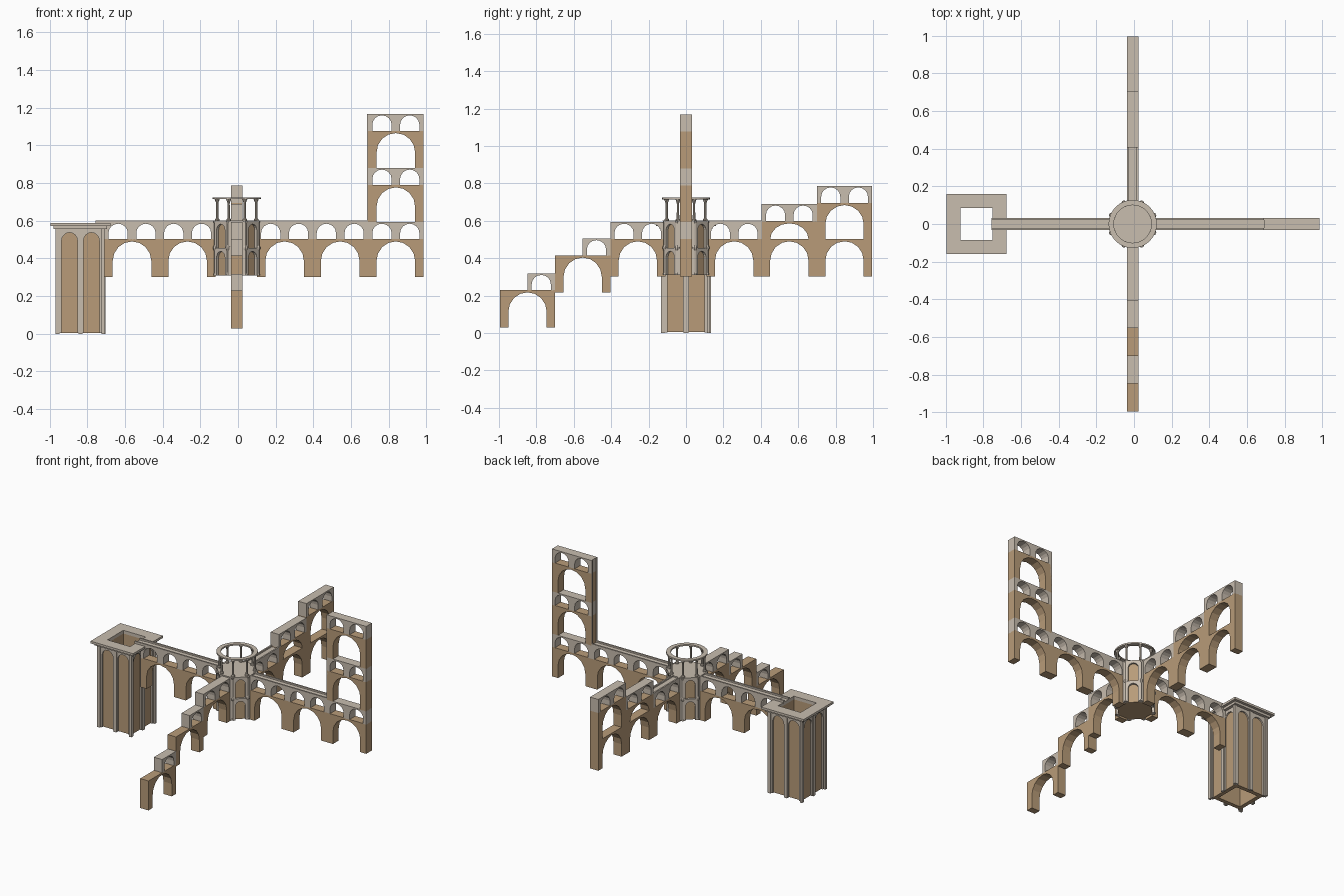
import bpy, bmesh
from math import pi, cos, sin, tan, radians
from mathutils import Matrix

if "Cube" in bpy.data.objects:
    bpy.data.objects.remove(bpy.data.objects["Cube"])


def material(name, rgb):
    m = bpy.data.materials.new(name)
    m.diffuse_color = (*rgb, 1)
    m.use_nodes = True
    m.node_tree.nodes["Principled BSDF"].inputs["Base Color"].default_value = m.diffuse_color
    return m


STONE = material("pale_stone", (0.58, 0.51, 0.43))
BRICK = material("tan_brick", (0.48, 0.33, 0.19))
CX = -0.01            # crossing of the four arms
MOD = 0.295           # length of one arch bay
START = 0.11          # distance from crossing to first bay
T = 0.062             # thickness of the arms


def finish(name, bm, mat, matrix=Matrix()):
    bmesh.ops.recalc_face_normals(bm, faces=bm.faces)
    me = bpy.data.meshes.new(name)
    bm.to_mesh(me)
    bm.free()
    me.materials.append(mat)
    ob = bpy.data.objects.new(name, me)
    ob.matrix_world = matrix
    bpy.context.collection.objects.link(ob)
    return ob


def arcade(name, length, height, openings, mat, matrix, thick=T, seg=8):
    """Wall in local xz with arched notches (centre, width, spring, rise)."""
    pts = [(0, 0)]
    for c, w, spring, rise in openings:
        if spring > 0:
            pts.append((c - w / 2, 0))
        for i in range(seg + 1):
            a = pi - pi * i / seg
            pts.append((c + w / 2 * cos(a), spring + rise * sin(a)))
        if spring > 0:
            pts.append((c + w / 2, 0))
    pts += [(length, 0), (length, height), (0, height)]
    bm = bmesh.new()
    f = bm.faces.new([bm.verts.new((x, -thick / 2, z)) for x, z in pts])
    ext = bmesh.ops.extrude_face_region(bm, geom=[f])
    bmesh.ops.translate(bm, vec=(0, thick, 0),
                        verts=[v for v in ext["geom"] if isinstance(v, bmesh.types.BMVert)])
    return finish(name, bm, mat, matrix)


def box(name, x, y, z, mat, matrix=Matrix()):
    bm = bmesh.new()
    bmesh.ops.create_cube(bm, size=1)
    for v in bm.verts:
        v.co = [lo + (hi - lo) * (c + 0.5) for c, (lo, hi) in zip(v.co, (x, y, z))]
    return finish(name, bm, mat, matrix)


def lathe(name, profile, sides, mat, matrix=Matrix(), closed=False, phase=0):
    """Profile of (radius, z) turned about z."""
    bm = bmesh.new()
    rings = [[bm.verts.new((r * cos(phase + 2 * pi * i / sides),
                            r * sin(phase + 2 * pi * i / sides), z))
              for i in range(sides)] for r, z in profile]
    pairs = list(zip(rings, rings[1:])) + ([(rings[-1], rings[0])] if closed else [])
    for a, b in pairs:
        for i in range(sides):
            j = (i + 1) % sides
            bm.faces.new((a[i], a[j], b[j], b[i]))
    if not closed:
        bm.faces.new(rings[0])
        bm.faces.new(rings[-1])
    return finish(name, bm, mat, matrix)


def arm_matrix(direction):
    return Matrix.Translation((CX if direction % 180 == 0 else -0.007, 0, 0)) @ \
        Matrix.Rotation(radians(direction), 4, 'Z')


def arch_bay(direction, i, z):
    m = arm_matrix(direction) @ Matrix.Translation((START + i * MOD, 0, z))
    arcade("large_arch", MOD, 0.2, [(MOD / 2, 0.205, 0.085, 0.103)], BRICK, m)


def small_bay(direction, i, z, n=2):
    half = MOD / 2
    m = arm_matrix(direction) @ Matrix.Translation((START + i * MOD, 0, z))
    arcade("small_arcade", n * half, 0.092,
           [(half * (k + 0.5), 0.102, 0.035, 0.049) for k in range(n)], STONE, m)


def channel(direction, a, b):
    for s in (-1, 1):
        y = sorted((s * T / 2, s * (T / 2 - 0.01)))
        box("channel_rim", (a, b), y, (0.585, 0.602), STONE, arm_matrix(direction))


# level arms along x, with two extra storeys at the right end
for direction, count in ((0, 3), (180, 2)):
    for i in range(count):
        arch_bay(direction, i, 0.302)
        small_bay(direction, i, 0.5)
for z in (0.592, 0.88):
    arch_bay(0, 2, z - 0.003)
    small_bay(0, 2, z + 0.195)
channel(0, 0.11, 0.70)
channel(180, 0.11, 0.745)
box("channel_spout_floor", (0.69, 0.745), (-T / 2, T / 2), (0.58, 0.59), STONE, arm_matrix(180))
for s in (-1, 1):
    y = sorted((s * T / 2, s * (T / 2 - 0.01)))
    box("vertical_channel_rim", (0.695, 0.71), y, (0.592, 1.167), STONE, arm_matrix(0))
box("vertical_channel_back", (0.703, 0.7085), (-0.025, 0.025), (0.592, 1.167), STONE, arm_matrix(0))

# back arm climbing in steps over a level row of arches
for i in range(3):
    arch_bay(90, i, 0.302)
    small_bay(90, i, 0.5 + 0.097 * i)
arcade("raised_arch", MOD, 0.098, [(MOD / 2, 0.205, 0.0, 0.085)], BRICK,
       arm_matrix(90) @ Matrix.Translation((START + MOD, 0, 0.501)))
arch_bay(90, 2, 0.496)
channel(90, 0.11, START + MOD)

# front arm stepping down
arch_bay(-90, 0, 0.302)
small_bay(-90, 0, 0.5)
for i, z in ((1, 0.215), (2, 0.029)):
    arch_bay(-90, i, z)
    small_bay(-90, i, z + 0.197, 1)

# central eight-sided turret
C = Matrix.Translation((-0.007, 0, 0))
lathe("turret_core", [(0.113, 0.31), (0.113, 0.592)], 8, BRICK, C, phase=pi / 8)
AP = 0.112
side = 2 * AP * tan(pi / 8)
for k in range(8):
    face = C @ Matrix.Rotation(k * pi / 4, 4, 'Z') @ Matrix.Translation((0, -AP, 0))
    for z in (0.31, 0.455):
        arcade("turret_niche", side, 0.145, [(side / 2, 0.062, 0.095, 0.032)], STONE,
               face @ Matrix.Translation((-side / 2, 0, z)), 0.016)
    a = pi / 8 + k * pi / 4
    post = C @ Matrix.Translation((0.121 * cos(a), 0.121 * sin(a), 0))
    lathe("turret_pilaster", [(0.012, 0.31), (0.009, 0.325), (0.009, 0.44), (0.014, 0.452),
                              (0.014, 0.46), (0.009, 0.47), (0.009, 0.585), (0.013, 0.6)],
          8, STONE, post)
    col = C @ Matrix.Translation((0.112 * cos(a), 0.112 * sin(a), 0))
    lathe("turret_column", [(0.012, 0.598), (0.012, 0.607), (0.007, 0.613), (0.006, 0.69),
                            (0.008, 0.7), (0.014, 0.715)], 8, STONE, col)
lathe("turret_floor", [(0.128, 0.588), (0.128, 0.6)], 8, STONE, C, phase=pi / 8)
lathe("turret_ring", [(0.1, 0.714), (0.128, 0.714), (0.128, 0.724), (0.1, 0.724)],
      32, STONE, C, closed=True)

# hollow square tower at the left end
W = Matrix.Translation((-0.836, 0, 0))
R2 = 2 ** 0.5


def square_tube(name, inner, outer, z0, z1, mat):
    lathe(name, [(inner * R2, z0), (outer * R2, z0), (outer * R2, z1), (inner * R2, z1)],
          4, mat, W, closed=True, phase=pi / 4)


square_tube("tower_wall", 0.085, 0.112, 0.005, 0.565, BRICK)
for k in range(4):
    face = W @ Matrix.Rotation(k * pi / 2, 4, 'Z') @ Matrix.Translation((-0.122, -0.116, 0.003))
    arcade("tower_blind_arches", 0.244, 0.562,
           [(0.064, 0.084, 0.49, 0.044), (0.18, 0.084, 0.49, 0.044)], STONE, face, 0.012)
    # slim pilasters at the corner and the middle of each side
    for x in (0.0, 0.122):
        box("tower_pilaster", (x - 0.011, x + 0.011), (-0.012, 0.004), (-0.003, 0.562), STONE, face)
square_tube("tower_cornice_lower", 0.085, 0.142, 0.556, 0.572, STONE)
square_tube("tower_cornice", 0.085, 0.16, 0.572, 0.587, STONE)
